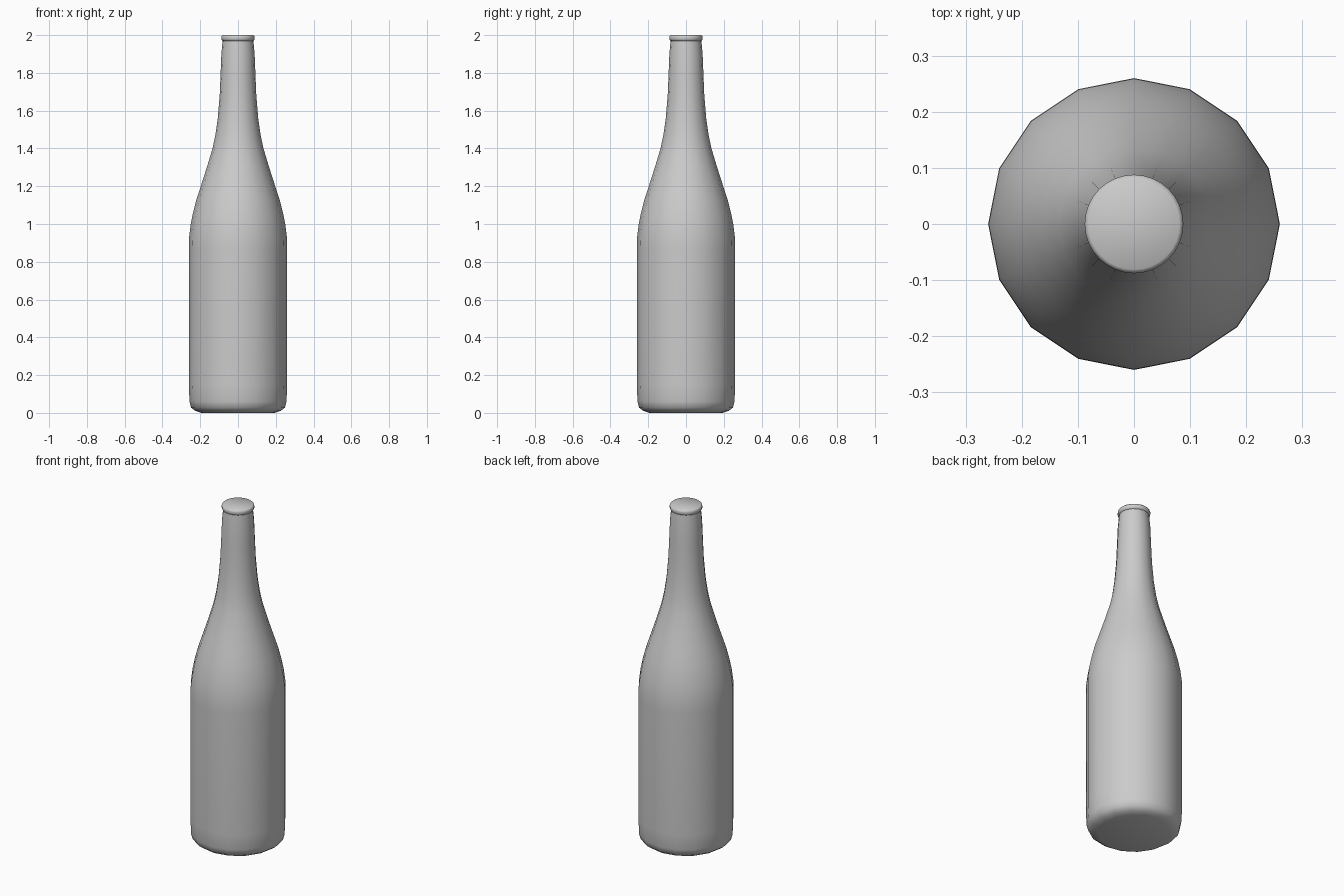
import bpy, bmesh
from math import cos, sin, tau, radians

if "Cube" in bpy.data.objects:
    bpy.data.objects.remove(bpy.data.objects["Cube"])


def lathe(name, profile, sides):
    """Spin a (radius, z) profile round z and close both ends with flat discs."""
    bm = bmesh.new()
    rings = [[bm.verts.new((r * cos(tau * i / sides), r * sin(tau * i / sides), z))
              for i in range(sides)] for r, z in profile]
    for a, b in zip(rings, rings[1:]):
        for i in range(sides):
            j = (i + 1) % sides
            bm.faces.new((a[i], a[j], b[j], b[i]))
    bm.faces.new(rings[0][::-1])
    bm.faces.new(rings[-1])
    mesh = bpy.data.meshes.new(name)
    bm.to_mesh(mesh)
    bm.free()
    obj = bpy.data.objects.new(name, mesh)
    bpy.context.collection.objects.link(obj)
    bpy.ops.object.select_all(action='DESELECT')
    obj.select_set(True)
    bpy.context.view_layer.objects.active = obj
    bpy.ops.object.shade_smooth_by_angle(angle=radians(40))
    return obj


# 16-sided glass body: rounded foot, straight wall, sloping shoulder, slim neck
lathe("bottle_body", [
    (0.195, 0.0), (0.225, 0.01), (0.248, 0.027), (0.257, 0.06), (0.26, 0.15),
    (0.26, 0.87), (0.259, 0.93), (0.25, 1.00), (0.238, 1.06), (0.22, 1.13),
    (0.197, 1.20), (0.165, 1.30), (0.135, 1.40), (0.12, 1.47), (0.107, 1.56),
    (0.097, 1.68), (0.092, 1.80), (0.088, 1.90), (0.081, 1.975)], 16)

# Rounded lip with a flat closed top
lathe("bottle_lip", [
    (0.078, 1.968), (0.085, 1.972), (0.088, 1.979), (0.088, 1.990),
    (0.086, 1.996), (0.081, 2.0)], 32)
